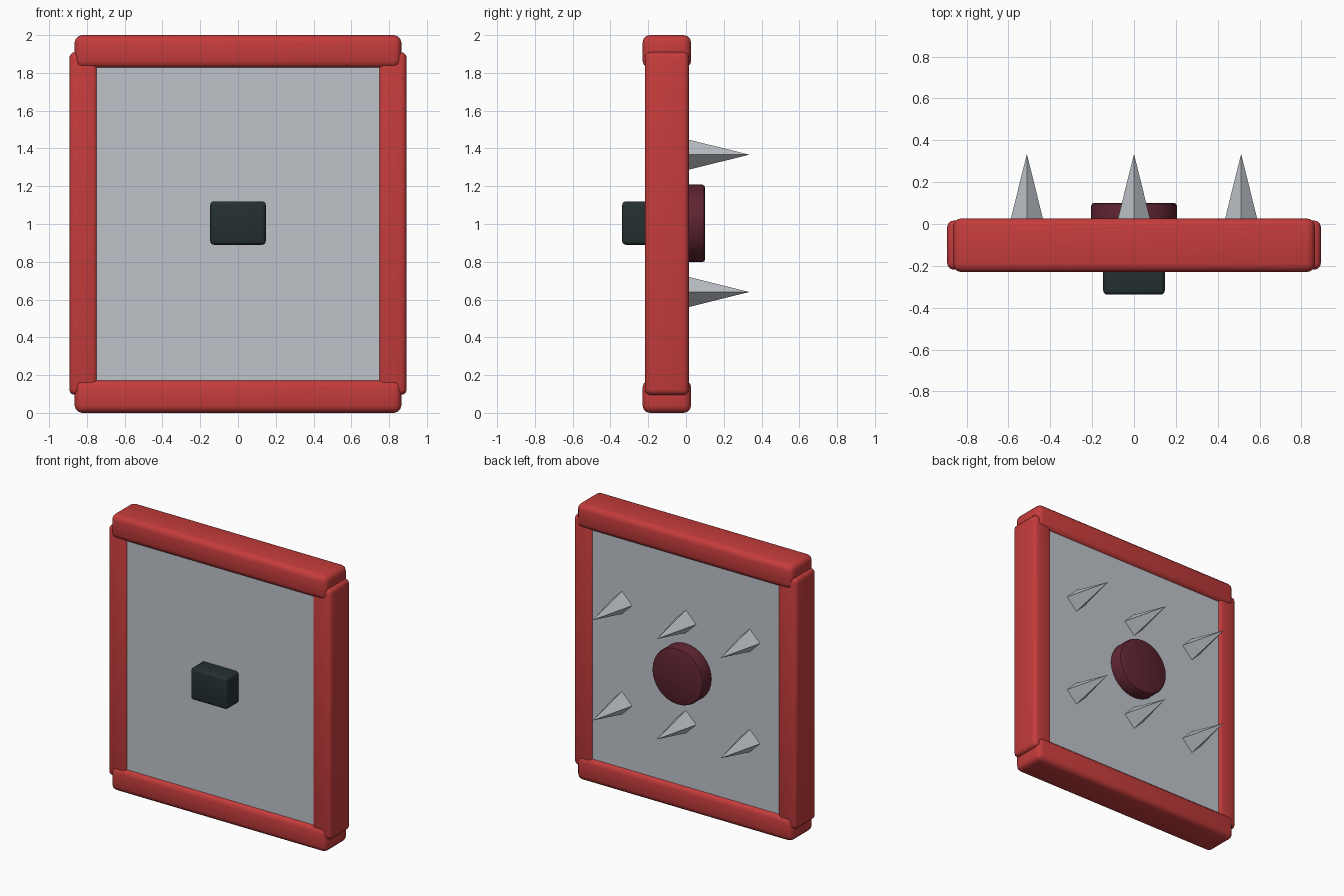
import bpy, math

if "Cube" in bpy.data.objects:
    bpy.data.objects.remove(bpy.data.objects["Cube"])


def material(name, rgb):
    m = bpy.data.materials.new(name)
    m.diffuse_color = (*rgb, 1)
    m.use_nodes = True
    m.node_tree.nodes["Principled BSDF"].inputs["Base Color"].default_value = m.diffuse_color
    return m


RED = material("red frame", (0.56, 0.045, 0.045))
STEEL = material("pale steel", (0.52, 0.55, 0.59))
DARK = material("dark slate", (0.018, 0.03, 0.031))
MAROON = material("maroon", (0.115, 0.018, 0.032))


def finish(ob, name, mat, bevel=0, segments=3):
    ob.name = name
    ob.data.materials.append(mat)
    bpy.ops.object.transform_apply(location=False, rotation=True, scale=True)
    if bevel:
        mod = ob.modifiers.new("Bevel", 'BEVEL')
        mod.width = bevel
        mod.segments = segments
        mod.limit_method = 'ANGLE'
        mod.angle_limit = math.radians(40)
        bpy.ops.object.modifier_apply(modifier=mod.name)
        bpy.ops.object.shade_smooth_by_angle(angle=math.radians(35))
    return ob


def box(name, lo, hi, mat, bevel=0):
    centre = [(a + b) / 2 for a, b in zip(lo, hi)]
    bpy.ops.mesh.primitive_cube_add(size=1, location=centre)
    ob = bpy.context.object
    ob.scale = [b - a for a, b in zip(lo, hi)]
    return finish(ob, name, mat, bevel)


# flat panel
box("panel", (-0.80, -0.205, 0.10), (0.80, 0.002, 1.90), STEEL)

# frame bars: rails overlap the slightly thinner stiles
box("top_rail", (-0.865, -0.23, 1.825), (0.865, 0.027, 2.0), RED, 0.04)
box("bottom_rail", (-0.865, -0.23, 0.0), (0.865, 0.027, 0.175), RED, 0.04)
box("left_stile", (-0.893, -0.218, 0.095), (-0.742, 0.016, 1.91), RED, 0.03)
box("right_stile", (0.742, -0.218, 0.095), (0.893, 0.016, 1.91), RED, 0.03)

# grip on the front
box("grip", (-0.147, -0.338, 0.89), (0.147, -0.15, 1.12), DARK, 0.02)

# round boss on the back
bpy.ops.mesh.primitive_cylinder_add(vertices=32, radius=0.205, depth=0.2,
                                    location=(0, 0.001, 1.003),
                                    rotation=(math.pi / 2, 0, 0))
finish(bpy.context.object, "boss", MAROON, 0.015, 2)

# four-sided spikes on the back, ridges up, down, left and right
for row, z in (("lower", 0.64), ("upper", 1.367)):
    for col, x in (("left", -0.512), ("middle", 0), ("right", 0.512)):
        bpy.ops.mesh.primitive_cone_add(vertices=4, radius1=0.088, radius2=0,
                                        depth=0.355, location=(x, 0.1575, z),
                                        rotation=(-math.pi / 2, 0, 0))
        finish(bpy.context.object, f"{row}_{col}_spike", STEEL)
